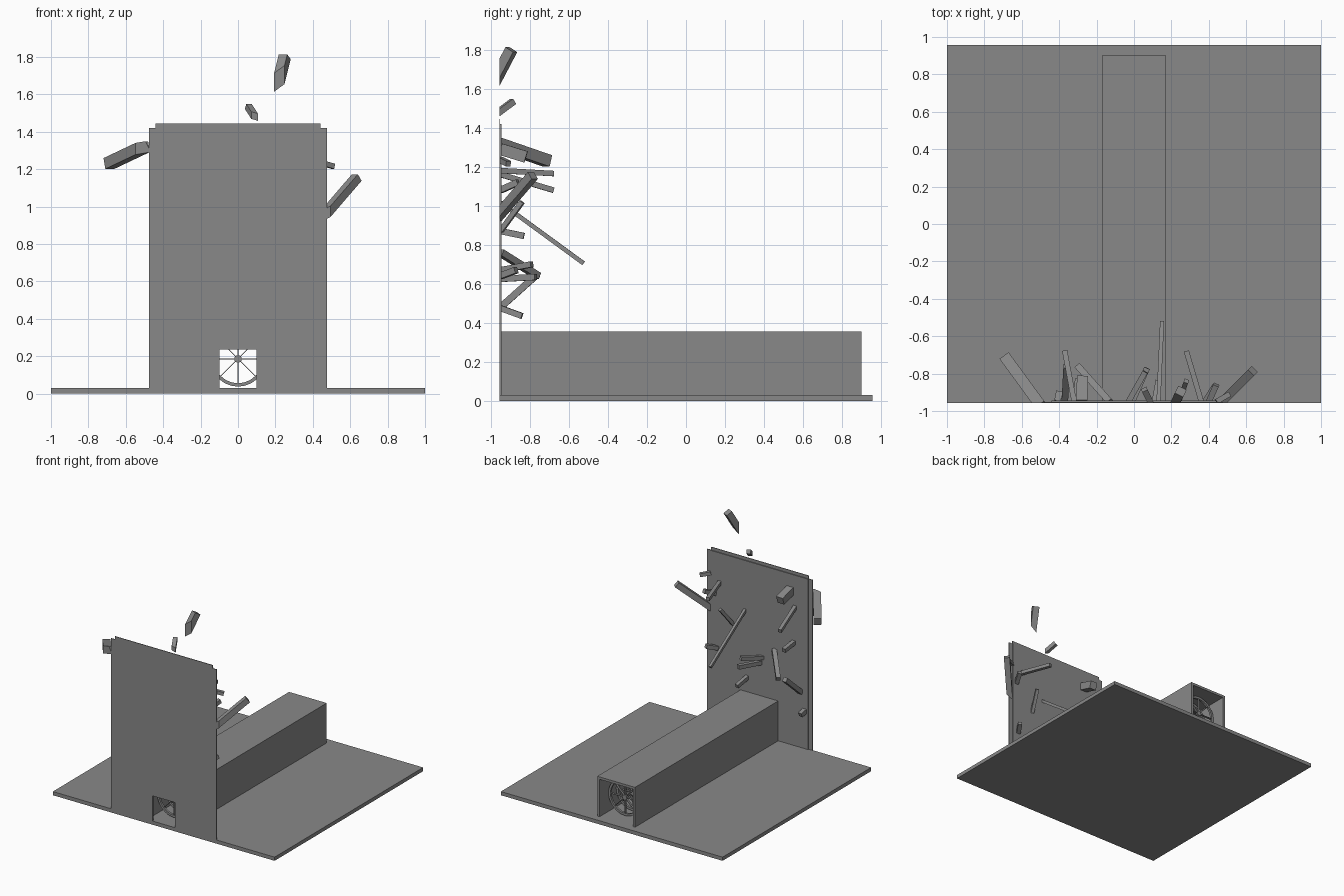
import bpy, bmesh, math
from mathutils import Vector, Matrix

if "Cube" in bpy.data.objects:
    bpy.data.objects.remove(bpy.data.objects["Cube"])

grey = bpy.data.materials.new("stone_grey")
grey.diffuse_color = (0.25, 0.25, 0.25, 1)
grey.use_nodes = True
grey.node_tree.nodes["Principled BSDF"].inputs["Base Color"].default_value = grey.diffuse_color
FRONT = -0.957


def finish(name, bm):
    bmesh.ops.recalc_face_normals(bm, faces=bm.faces)
    me = bpy.data.meshes.new(name)
    bm.to_mesh(me)
    bm.free()
    ob = bpy.data.objects.new(name, me)
    me.materials.append(grey)
    bpy.context.collection.objects.link(ob)
    return ob


def add_box(bm, x0, x1, y0, y1, z0, z1):
    m = Matrix.Translation(((x0 + x1) / 2, (y0 + y1) / 2, (z0 + z1) / 2))
    m = m @ Matrix.Diagonal((x1 - x0, y1 - y0, z1 - z0, 1))
    bmesh.ops.create_cube(bm, size=1, matrix=m)


def prism(name, profile, y0, y1):
    """Extrude an outline in x and z along y."""
    bm = bmesh.new()
    f = bm.faces.new([bm.verts.new((x, y0, z)) for x, z in profile])
    g = bmesh.ops.extrude_face_region(bm, geom=[f])["geom"]
    verts = [v for v in g if isinstance(v, bmesh.types.BMVert)]
    bmesh.ops.translate(bm, verts=verts, vec=(0, y1 - y0, 0))
    return finish(name, bm)


# Ground slab
bm = bmesh.new()
add_box(bm, -1, 1, -0.957, 0.957, 0, 0.03)
finish("base_plate", bm)

# Upright wall with a doorway, and thin border strips
prism("wall", [(-0.44, 0.03), (-0.1, 0.03), (-0.1, 0.235), (0.1, 0.235), (0.1, 0.03),
               (0.44, 0.03), (0.44, 1.42), (-0.44, 1.42)], FRONT, -0.945)
bm = bmesh.new()
for s in (-1, 1):
    add_box(bm, *sorted((s * 0.44, s * 0.475)), FRONT, -0.952, 0.03, 1.42)
add_box(bm, -0.44, 0.44, FRONT, -0.952, 1.42, 1.445)
finish("wall_border", bm)

# Tunnel running back from the doorway
prism("tunnel", [(-0.17, 0.03), (-0.15, 0.03), (-0.15, 0.335), (0.15, 0.335),
                 (0.15, 0.03), (0.17, 0.03), (0.17, 0.355), (-0.17, 0.355)], -0.945, 0.90)

# Spoked wheels along the tunnel
CZ = 0.185


def wheel(y, depth=0.018, n=24):
    bm = bmesh.new()
    rings = []
    for r, dy in ((0.148, -depth / 2), (0.148, depth / 2), (0.13, depth / 2), (0.13, -depth / 2)):
        rings.append([bm.verts.new((r * math.cos(i * math.tau / n), y + dy,
                                    CZ + r * math.sin(i * math.tau / n))) for i in range(n)])
    for k in range(4):
        a, b = rings[k], rings[(k + 1) % 4]
        for i in range(n):
            j = (i + 1) % n
            bm.faces.new((a[i], a[j], b[j], b[i]))
    centre = Matrix.Translation((0, y, CZ))
    for k in range(4):
        m = centre @ Matrix.Rotation(k * math.pi / 4, 4, "Y") @ Matrix.Diagonal((0.27, depth, 0.004, 1))
        bmesh.ops.create_cube(bm, size=1, matrix=m)
    bmesh.ops.create_cone(bm, cap_ends=True, segments=12, radius1=0.02, radius2=0.02,
                          depth=depth * 1.3, matrix=centre @ Matrix.Rotation(math.pi / 2, 4, "X"))
    finish("spoked_wheel", bm)


for i in range(17):
    wheel(-0.82 + i * 0.1)

# Splinters: start, tip, thickness
splinters = [
    ((-0.50, -0.97, 1.32), (-0.69, -0.71, 1.23), 0.06),
    ((0.45, -0.97, 0.94), (0.635, -0.785, 1.155), 0.045),
    ((0.13, -0.97, 1.03), (0.15, -0.525, 0.705), 0.022),
    ((-0.28, -0.95, 1.29), (-0.275, -0.82, 1.25), 0.06),
    ((-0.32, -0.95, 1.16), (-0.37, -0.68, 1.08), 0.028),
    ((-0.31, -0.95, 0.87), (-0.30, -0.83, 0.845), 0.032),
    ((-0.13, -0.95, 0.76), (-0.30, -0.76, 0.64), 0.035),
    ((-0.37, -0.95, 0.48), (-0.36, -0.76, 0.65), 0.035),
    ((-0.01, -0.95, 0.625), (0.07, -0.77, 0.635), 0.032),
    ((-0.03, -0.95, 0.67), (0.06, -0.79, 0.70), 0.03),
    ((0.11, -0.95, 0.475), (0.13, -0.84, 0.435), 0.03),
    ((-0.41, -0.95, 0.34), (-0.40, -0.90, 0.32), 0.035),
    ((0.36, -0.95, 1.18), (0.28, -0.68, 1.165), 0.028),
    ((0.24, -0.95, 0.87), (0.28, -0.84, 1.02), 0.025),
    ((0.44, -0.95, 1.235), (0.51, -0.91, 1.215), 0.028),
    ((0.40, -0.95, 1.08), (0.44, -0.86, 1.12), 0.032),
    ((0.38, -0.95, 0.64), (0.43, -0.87, 0.67), 0.032),
    ((0.20, -1.00, 1.60), (0.25, -0.895, 1.80), 0.05),
    ((0.11, -1.00, 1.45), (0.055, -0.885, 1.535), 0.032),
]
for a, b, w in splinters:
    a, b = Vector(a), Vector(b)
    d = b - a
    m = Matrix.Translation((a + b) / 2) @ d.to_track_quat("Z", "Y").to_matrix().to_4x4()
    bm = bmesh.new()
    bmesh.ops.create_cube(bm, size=1, matrix=m @ Matrix.Diagonal((w, w, d.length, 1)))
    # Trim flush with the front of the wall
    cut = bmesh.ops.bisect_plane(bm, geom=bm.verts[:] + bm.edges[:] + bm.faces[:],
                                 plane_co=(0, FRONT + 0.001, 0), plane_no=(0, -1, 0), clear_outer=True)
    edges = [e for e in cut["geom_cut"] if isinstance(e, bmesh.types.BMEdge)]
    if edges:
        bmesh.ops.holes_fill(bm, edges=edges, sides=0)
    finish("splinter", bm)
